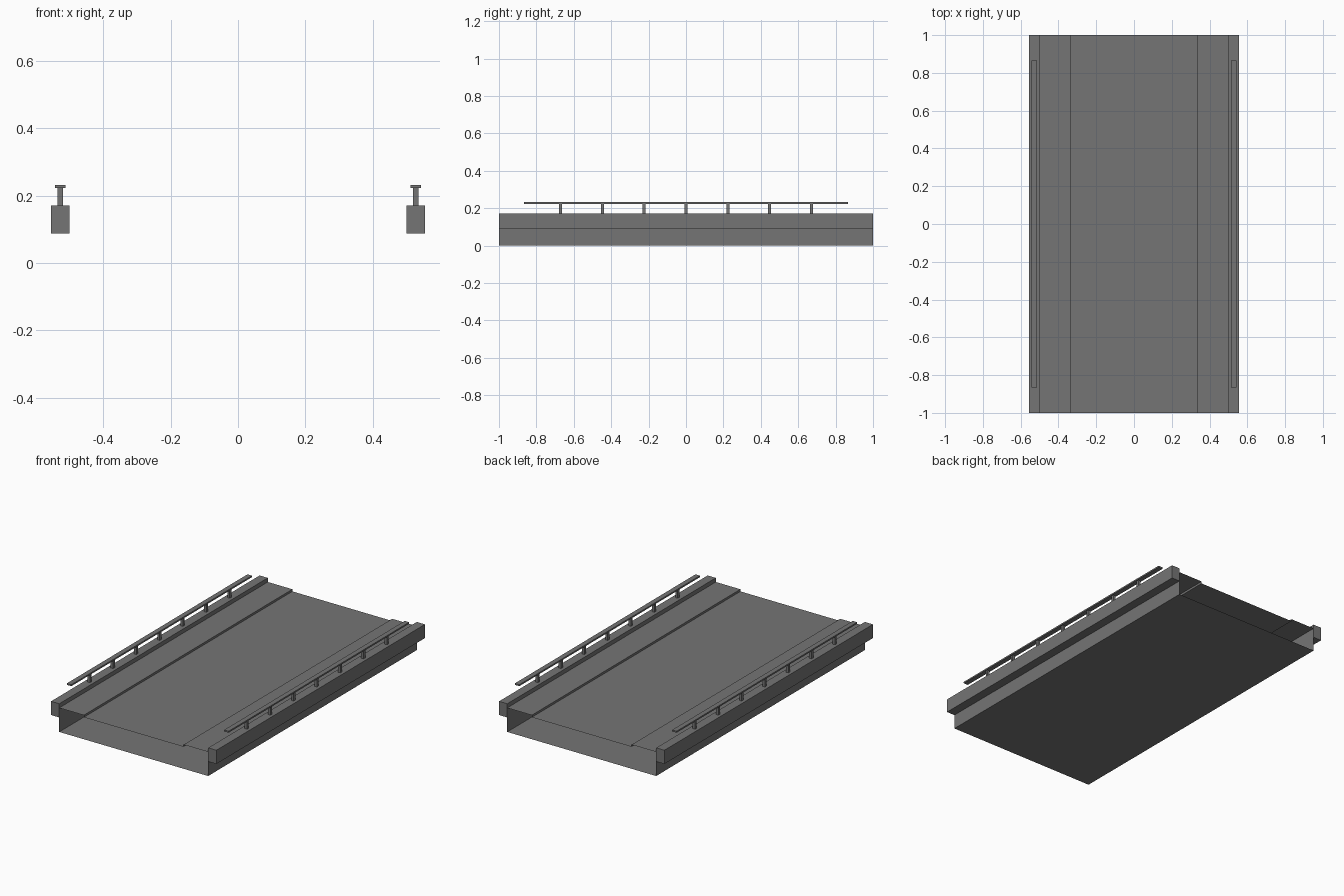
import bpy, bmesh
from mathutils import Matrix, Vector

if "Cube" in bpy.data.objects:
    bpy.data.objects.remove(bpy.data.objects["Cube"])

# Dark grey used on every part
dark = bpy.data.materials.new("dark_grey")
dark.diffuse_color = (0.178, 0.178, 0.178, 1)
dark.use_nodes = True
dark.node_tree.nodes["Principled BSDF"].inputs["Base Color"].default_value = dark.diffuse_color


def make_object(name, bm):
    mesh = bpy.data.meshes.new(name)
    bm.to_mesh(mesh)
    bm.free()
    mesh.materials.append(dark)
    obj = bpy.data.objects.new(name, mesh)
    bpy.context.collection.objects.link(obj)
    return obj


def add_box(bm, x, y, z):
    # box from (min, max) pairs
    lo, hi = Vector((x[0], y[0], z[0])), Vector((x[1], y[1], z[1]))
    m = Matrix.Translation((lo + hi) / 2) @ Matrix.Diagonal((*(hi - lo), 1))
    bmesh.ops.create_cube(bm, size=1, matrix=m)


def mirror_x(obj):
    mod = obj.modifiers.new("mirror", 'MIRROR')
    mod.use_axis[0] = True
    mod.use_mirror_merge = False


# Deck: hollow shell with open ends, raised walkways beside the road
profile = [(-0.5, 0), (0.5, 0), (0.5, 0.146), (0.335, 0.146), (0.335, 0.133),
           (-0.335, 0.133), (-0.335, 0.146), (-0.5, 0.146)]
bm = bmesh.new()
near = [bm.verts.new((x, -1, z)) for x, z in profile]
far = [bm.verts.new((x, 1, z)) for x, z in profile]
n = len(profile)
for i in range(n):
    j = (i + 1) % n
    bm.faces.new((near[i], near[j], far[j], far[i]))  # facing outward
bm.normal_update()
make_object("deck", bm)

# Edge beams along both sides
bm = bmesh.new()
add_box(bm, (0.5, 0.555), (-1, 1), (0.088, 0.171))
mirror_x(make_object("edge_beam", bm))

# Railing posts
bm = bmesh.new()
for i in range(-3, 4):
    y = i * 0.2235
    add_box(bm, (0.52, 0.536), (y - 0.008, y + 0.008), (0.171, 0.223))
mirror_x(make_object("railing_posts", bm))

# Flat handrails
bm = bmesh.new()
add_box(bm, (0.513, 0.543), (-0.866, 0.866), (0.223, 0.232))
mirror_x(make_object("handrail", bm))
